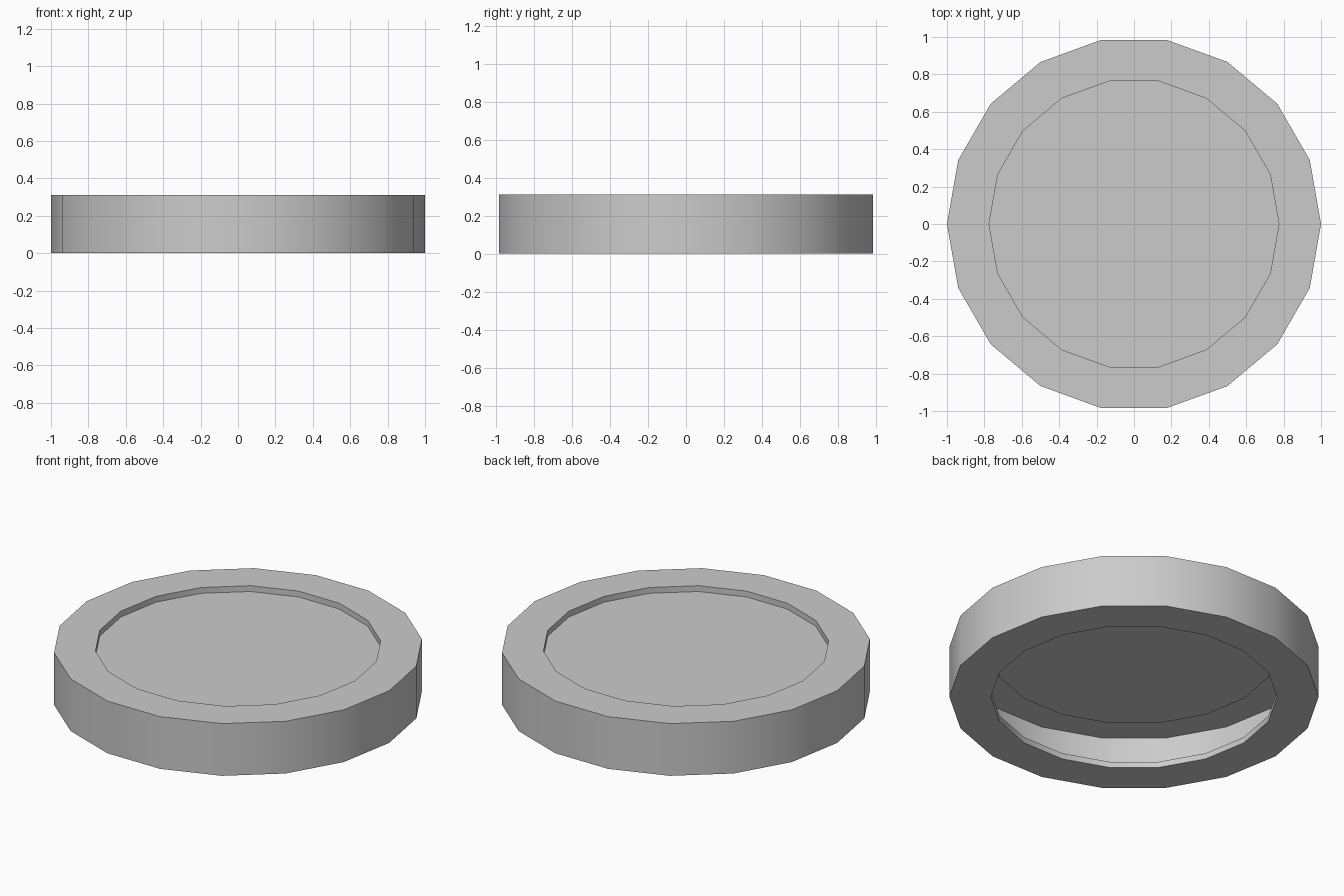
import bpy, bmesh
from math import cos, sin, tau, radians

if "Cube" in bpy.data.objects:
    bpy.data.objects.remove(bpy.data.objects["Cube"])

SIDES = 18
R_OUT, R_IN = 1.0, 0.775
HEIGHT, LIP = 0.312, 0.035

# Shell profile (radius, z): bottom lip, underside, outer wall, rim, top lip
profile = [(R_IN, LIP), (R_IN, 0), (R_OUT, 0),
           (R_OUT, HEIGHT), (R_IN, HEIGHT), (R_IN, HEIGHT - LIP)]

bm = bmesh.new()
rings = [[bm.verts.new((r * cos(tau * i / SIDES), r * sin(tau * i / SIDES), z))
          for i in range(SIDES)] for r, z in profile]
for a, b in zip(rings, rings[1:]):
    for i in range(SIDES):
        j = (i + 1) % SIDES
        bm.faces.new((a[i], a[j], b[j], b[i]))

# Recessed top panel; the underside stays open
bm.faces.new(rings[-1])

mesh = bpy.data.meshes.new("round_lid")
bm.to_mesh(mesh)
bm.free()
lid = bpy.data.objects.new("round_lid", mesh)
bpy.context.collection.objects.link(lid)

# Smooth the round walls, keep rims sharp
bpy.context.view_layer.objects.active = lid
lid.select_set(True)
bpy.ops.object.shade_smooth_by_angle(angle=radians(30))
